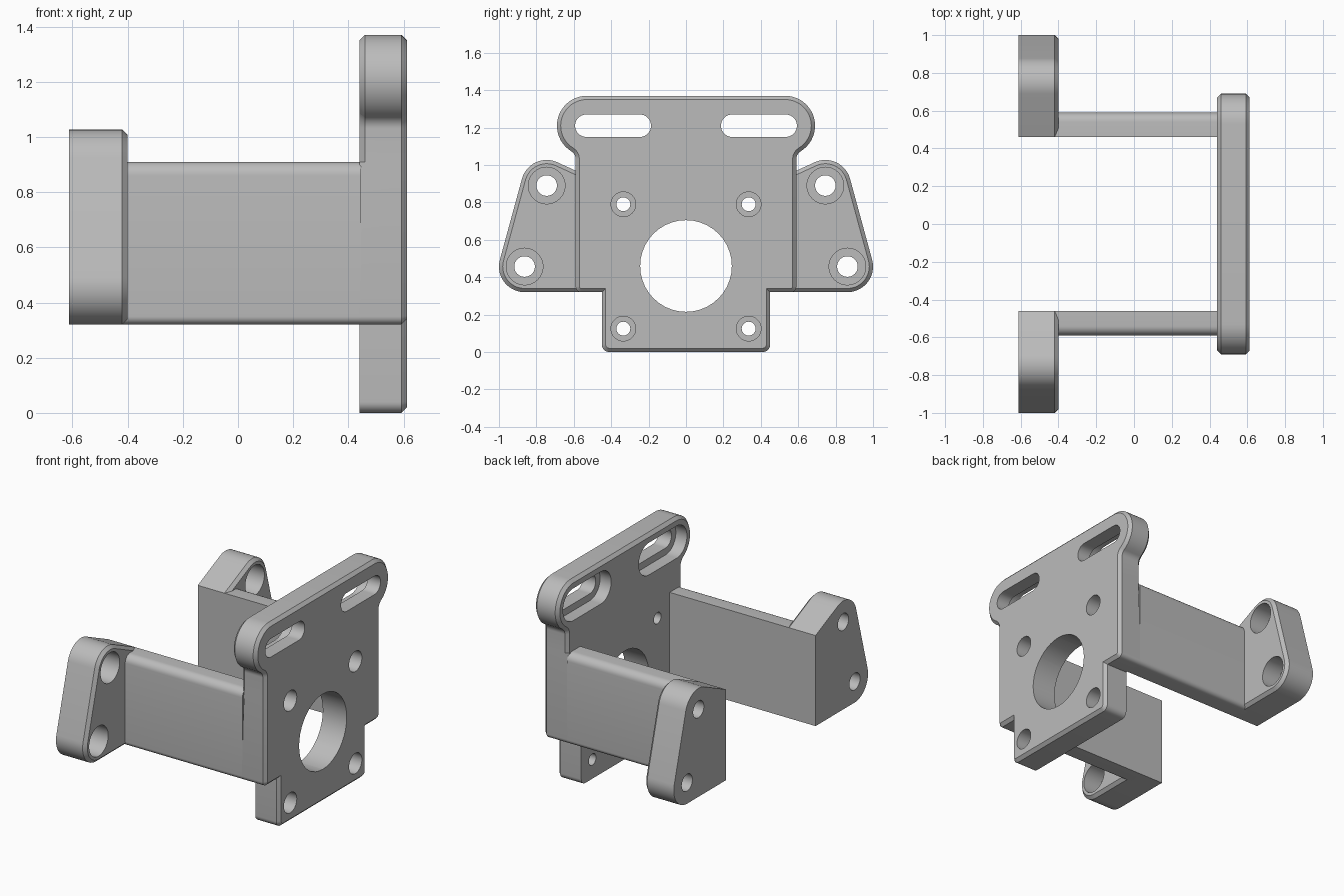
import bpy, bmesh, math

if "Cube" in bpy.data.objects:
    bpy.data.objects.remove(bpy.data.objects["Cube"], do_unlink=True)

grey = bpy.data.materials.new("bracket grey")
grey.use_nodes = True
GREY = (0.5, 0.5, 0.5, 1)
grey.diffuse_color = GREY
grey.node_tree.nodes["Principled BSDF"].inputs["Base Color"].default_value = GREY

BACK, FRONT = 0.44, 0.612       # motor plate faces along x
EAR_BACK, EAR_FRONT = -0.612, -0.40
CHAMFER = 0.02


def arc(cy, cz, r, a0, a1, n=12):
    """Points on an arc in the y-z plane, angles in degrees."""
    angles = [math.radians(a0 + (a1 - a0) * i / n) for i in range(n + 1)]
    return [(cy + r * math.cos(a), cz + r * math.sin(a)) for a in angles]


def stadium(cy, cz, half, r):
    """Closed slot outline; half = 0 gives a circle."""
    e = 0.0001
    return (arc(cy + half + e, cz, r, -90, 90, 20)
            + arc(cy - half - e, cz, r, 90, 270, 20))


def loft(bm, sections):
    """Skin outlines placed along x and cap both ends."""
    rings = [[bm.verts.new((x, y, z)) for y, z in pts] for x, pts in sections]
    n = len(rings[0])
    for a, b in zip(rings, rings[1:]):
        for i in range(n):
            j = (i + 1) % n
            bm.faces.new((a[i], a[j], b[j], b[i]))
    bm.faces.new(rings[0])
    bm.faces.new(rings[-1])


def make(name, solids, chamfer_rule=None):
    bm = bmesh.new()
    for sections in solids:
        loft(bm, sections)
    bmesh.ops.recalc_face_normals(bm, faces=bm.faces)
    if chamfer_rule:
        edges = [e for e in bm.edges if chamfer_rule(e.verts[0].co, e.verts[1].co)]
        bmesh.ops.bevel(bm, geom=edges, offset=CHAMFER, segments=1,
                        affect='EDGES', clamp_overlap=False)
    mesh = bpy.data.meshes.new(name)
    bm.to_mesh(mesh)
    bm.free()
    obj = bpy.data.objects.new(name, mesh)
    bpy.context.collection.objects.link(obj)
    obj.data.materials.append(grey)
    return obj


def activate(obj):
    bpy.ops.object.select_all(action='DESELECT')
    obj.select_set(True)
    bpy.context.view_layer.objects.active = obj


def cut(obj, solids):
    cutter = make("hole_cutter", solids)
    cutter.hide_render = True
    mod = obj.modifiers.new("holes", 'BOOLEAN')
    mod.operation = 'DIFFERENCE'
    mod.solver = 'EXACT'
    mod.object = cutter
    activate(obj)
    bpy.ops.object.modifier_apply(modifier=mod.name)
    bpy.data.objects.remove(cutter, do_unlink=True)


def stepped(cy, cz, half, r_back, r_front, x_back, x_step, x_front):
    """Through hole whose size changes at x_step."""
    small, large = (stadium(cy, cz, half, r) for r in (r_back, r_front))
    return [(x_back - 0.1, small), (x_step, small),
            (x_step, large), (x_front + 0.1, large)]


def smooth(obj):
    activate(obj)
    bpy.ops.object.shade_smooth_by_angle(angle=math.radians(30))


# Motor plate: half outline from the bottom to the rounded head, then mirrored
half = (arc(0.41, 0.04, 0.04, -90, 0, 8) + [(0.45, 0.32)]
        + arc(0.56, 0.35, 0.03, -90, 0, 6) + [(0.59, 0.91)])
neck = math.degrees(math.atan2(0.179, 0.11))
half += arc(0.64, 1.031, 0.05, 180, 180 - neck, 8)
half += arc(0.53, 1.21, 0.16, -neck, 90, 20)
outline = half + [(-y, z) for y, z in reversed(half)]


def plate_chamfer(a, b):
    front = min(a.x, b.x) > FRONT - 0.001
    back_head = max(a.x, b.x) < BACK + 0.001 and min(a.z, b.z) > 0.9
    return front or back_head


plate = make("motor_plate", [[(BACK, outline), (FRONT, outline)]], plate_chamfer)
holes = [stepped(0, 0.46, 0, 0.245, 0.245, BACK, 0.5, FRONT)]
for s in (-1, 1):
    holes.append(stepped(s * 0.39, 1.21, 0.143, 0.105, 0.06, BACK, 0.52, FRONT))
    for z in (0.125, 0.79):
        holes.append(stepped(s * 0.335, z, 0, 0.037, 0.066, BACK, 0.52, FRONT))
# A plain bore needs no step ring
holes[0] = [holes[0][0], holes[0][-1]]
cut(plate, holes)
smooth(plate)

# Side arms and mounting ears, one pair per side
LOW, HIGH, EAR_R = (0.863, 0.457), (0.745, 0.89), 0.137
arm_pts = ([(0.46, 0.32)] + arc(0.56, 0.35, 0.03, -90, 0, 8)
           + arc(0.54, 0.86, 0.05, 0, 90, 8) + [(0.46, 0.91)])
ear_pts = ([(0.46, 0.32)] + arc(*LOW, EAR_R, -90, 15.2, 14)
           + arc(*HIGH, EAR_R, 15.2, 114.6, 14) + [(0.46, 0.91)])


def ear_chamfer(a, b):
    inner = max(abs(a.y), abs(b.y)) < 0.47
    return min(a.x, b.x) > EAR_FRONT - 0.001 and not inner


for s, side in ((1, "back"), (-1, "front")):
    arm_side = [(s * y, z) for y, z in arm_pts]
    ear_side = [(s * y, z) for y, z in ear_pts]
    arm = make(side + "_arm", [[(-0.45, arm_side), (BACK + 0.005, arm_side)]])
    smooth(arm)
    ear = make(side + "_mounting_ear",
               [[(EAR_BACK, ear_side), (EAR_FRONT, ear_side)]], ear_chamfer)
    cut(ear, [stepped(s * y, z, 0, 0.055, 0.098, EAR_BACK, -0.53, EAR_FRONT)
              for y, z in (LOW, HIGH)])
    smooth(ear)
